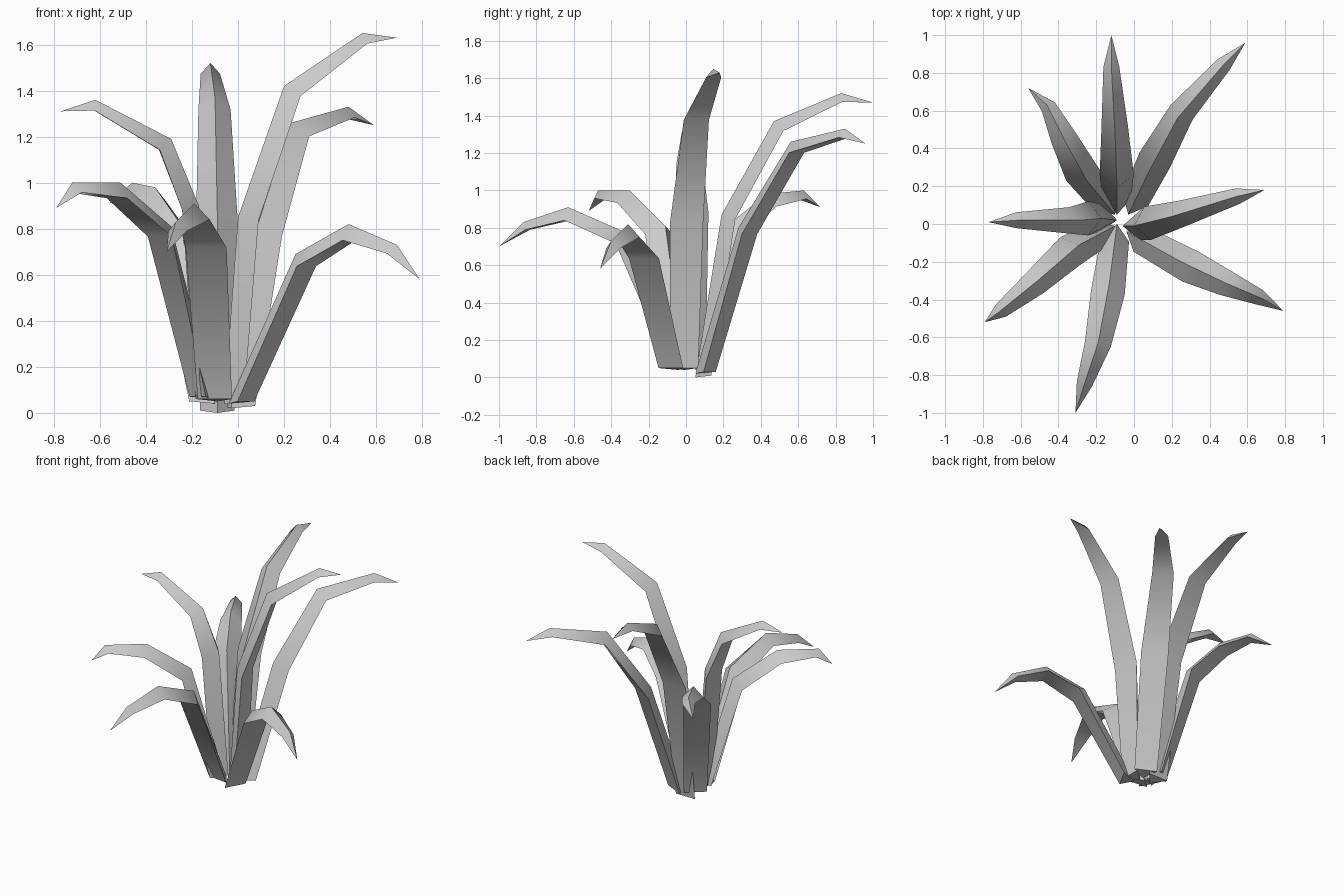
import bpy, bmesh, math
from mathutils import Vector

if "Cube" in bpy.data.objects:
    bpy.data.objects.remove(bpy.data.objects["Cube"])

# Ridge line of each leaf: foot, shoulder, bend, near tip, tip
LEAVES = [
    [(-.09, .05, .00), (-.09, .19, .87), (-.10, .47, 1.37), (-.12, .83, 1.52), (-.12, 1.0, 1.47)],
    [(-.03, .05, .02), (.08, .28, .80), (.23, .56, 1.26), (.48, .85, 1.33), (.59, .96, 1.25)],
    [(-.06, -.01, .04), (.00, -.01, .85), (.20, .04, 1.42), (.54, .145, 1.65), (.69, .18, 1.63)],
    [(-.04, -.04, .04), (.25, -.20, .69), (.48, -.31, .82), (.69, -.40, .73), (.79, -.46, .58)],
    [(-.09, .00, .05), (-.13, -.31, .77), (-.19, -.63, .91), (-.27, -.87, .83), (-.31, -1.0, .70)],
    [(-.10, -.01, .06), (-.29, -.11, .81), (-.51, -.30, 1.0), (-.72, -.47, 1.0), (-.79, -.52, .89)],
    [(-.09, .02, .05), (-.17, .03, .90), (-.29, .02, 1.19), (-.62, .02, 1.36), (-.77, .01, 1.31)],
    [(-.10, .05, .04), (-.25, .23, .82), (-.36, .43, .98), (-.46, .63, 1.0), (-.56, .72, .91)],
]
HALF_WIDTH = (.075, .09, .07, .042)
DEPTH = (.085, .075, .07, .047)


def make_leaf(name, pts):
    """Solid three-sided blade: raised ridge, flat underside, pointed end."""
    p = [Vector(c) for c in pts]
    bm = bmesh.new()
    ridge = [bm.verts.new(c) for c in p]
    left, right = [], []
    for i in range(4):
        a, b = p[max(i - 1, 0)], p[i + 1]
        tangent = (p[i] - a).normalized() + (b - p[i]).normalized()
        flat = Vector((b.x - a.x, b.y - a.y, 0)).normalized()
        side = Vector((-flat.y, flat.x, 0))
        # the cut at the foot is nearly level
        down = flat + Vector((0, 0, .12)) if i == 0 else side.cross(tangent).normalized()
        centre = p[i] + down * DEPTH[i]
        left.append(bm.verts.new(centre + side * HALF_WIDTH[i]))
        right.append(bm.verts.new(centre - side * HALF_WIDTH[i]))
    for i in range(3):
        bm.faces.new((ridge[i], ridge[i + 1], left[i + 1], left[i]))
        bm.faces.new((right[i], right[i + 1], ridge[i + 1], ridge[i]))
        bm.faces.new((left[i], left[i + 1], right[i + 1], right[i]))
    bm.faces.new((ridge[3], ridge[4], left[3]))
    bm.faces.new((right[3], ridge[4], ridge[3]))
    bm.faces.new((left[3], ridge[4], right[3]))
    bm.faces.new((ridge[0], left[0], right[0]))
    bmesh.ops.recalc_face_normals(bm, faces=bm.faces)
    for f in bm.faces:
        f.smooth = True
    mesh = bpy.data.meshes.new(name)
    bm.to_mesh(mesh)
    bm.free()
    mesh.set_sharp_from_angle(angle=math.radians(55))
    bpy.context.collection.objects.link(bpy.data.objects.new(name, mesh))


# Rosette of leaves
for n, pts in enumerate(LEAVES, 1):
    make_leaf(f"leaf_{n}", pts)
